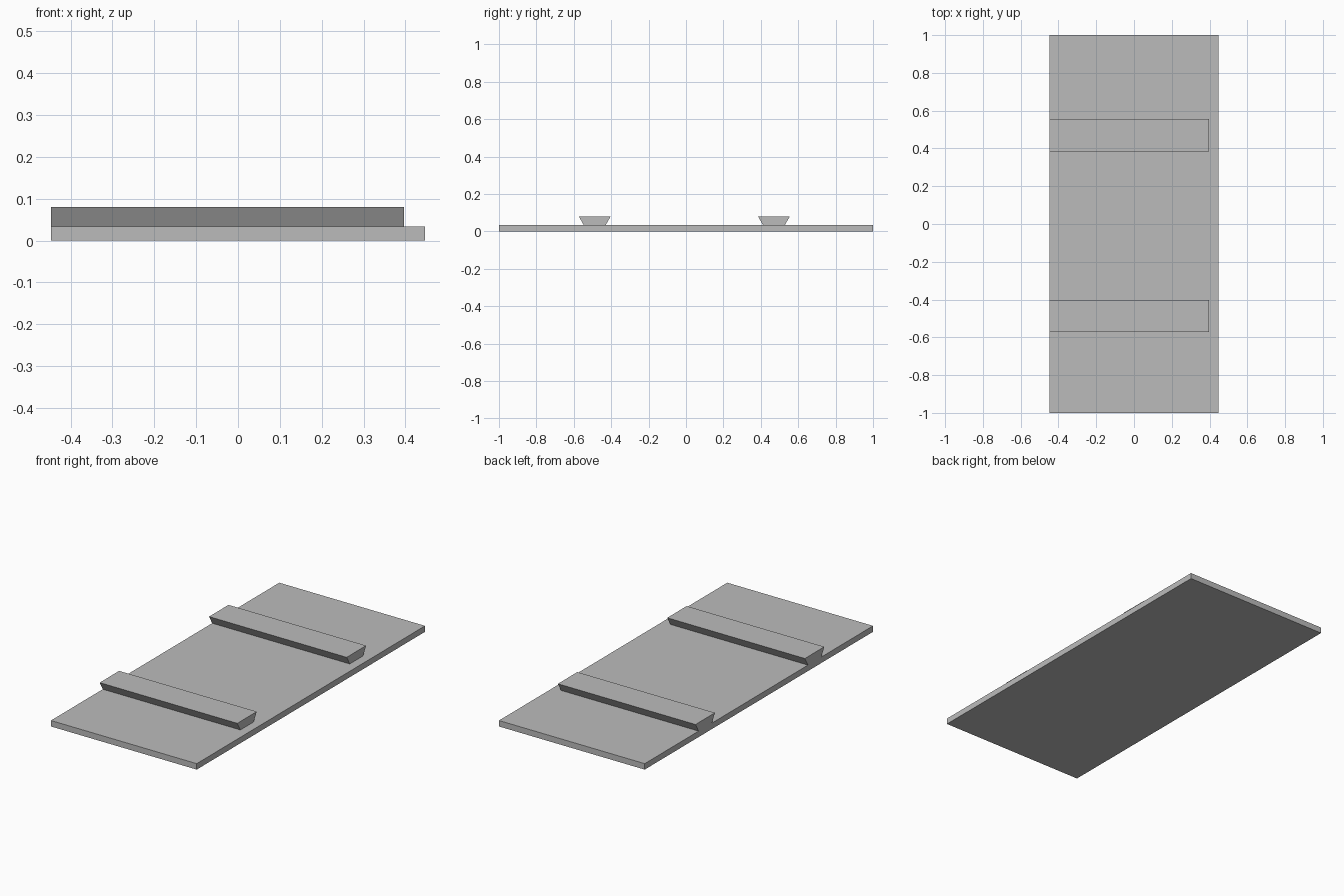
import bpy
import bmesh

cube = bpy.data.objects.get("Cube")
if cube:
    bpy.data.objects.remove(cube, do_unlink=True)

grey = bpy.data.materials.new("plain grey")
grey.use_nodes = True
colour = (0.5, 0.5, 0.5, 1)
grey.diffuse_color = colour
grey.node_tree.nodes["Principled BSDF"].inputs["Base Color"].default_value = colour


def extrude_profile(name, profile, x0, x1):
    """Extrude a (y, z) profile along x."""
    bm = bmesh.new()
    face = bm.faces.new([bm.verts.new((x0, y, z)) for y, z in profile])
    ext = bmesh.ops.extrude_face_region(bm, geom=[face])
    verts = [v for v in ext["geom"] if isinstance(v, bmesh.types.BMVert)]
    bmesh.ops.translate(bm, verts=verts, vec=(x1 - x0, 0, 0))
    bmesh.ops.recalc_face_normals(bm, faces=bm.faces)
    mesh = bpy.data.meshes.new(name)
    bm.to_mesh(mesh)
    bm.free()
    mesh.materials.append(grey)
    obj = bpy.data.objects.new(name, mesh)
    bpy.context.collection.objects.link(obj)
    return obj


HALF_WIDTH = 0.447
THICK = 0.033
TOP = 0.08

# Flat board
extrude_profile("board", [(-1, 0), (1, 0), (1, THICK), (-1, THICK)],
                -HALF_WIDTH, HALF_WIDTH)

# Dovetail battens, flush with the right edge and stopped short of the left
for name, y in (("front_batten", -0.488), ("back_batten", 0.47)):
    extrude_profile(name, [(y - 0.058, THICK), (y + 0.058, THICK),
                           (y + 0.085, TOP), (y - 0.085, TOP)],
                    -HALF_WIDTH, 0.397)
